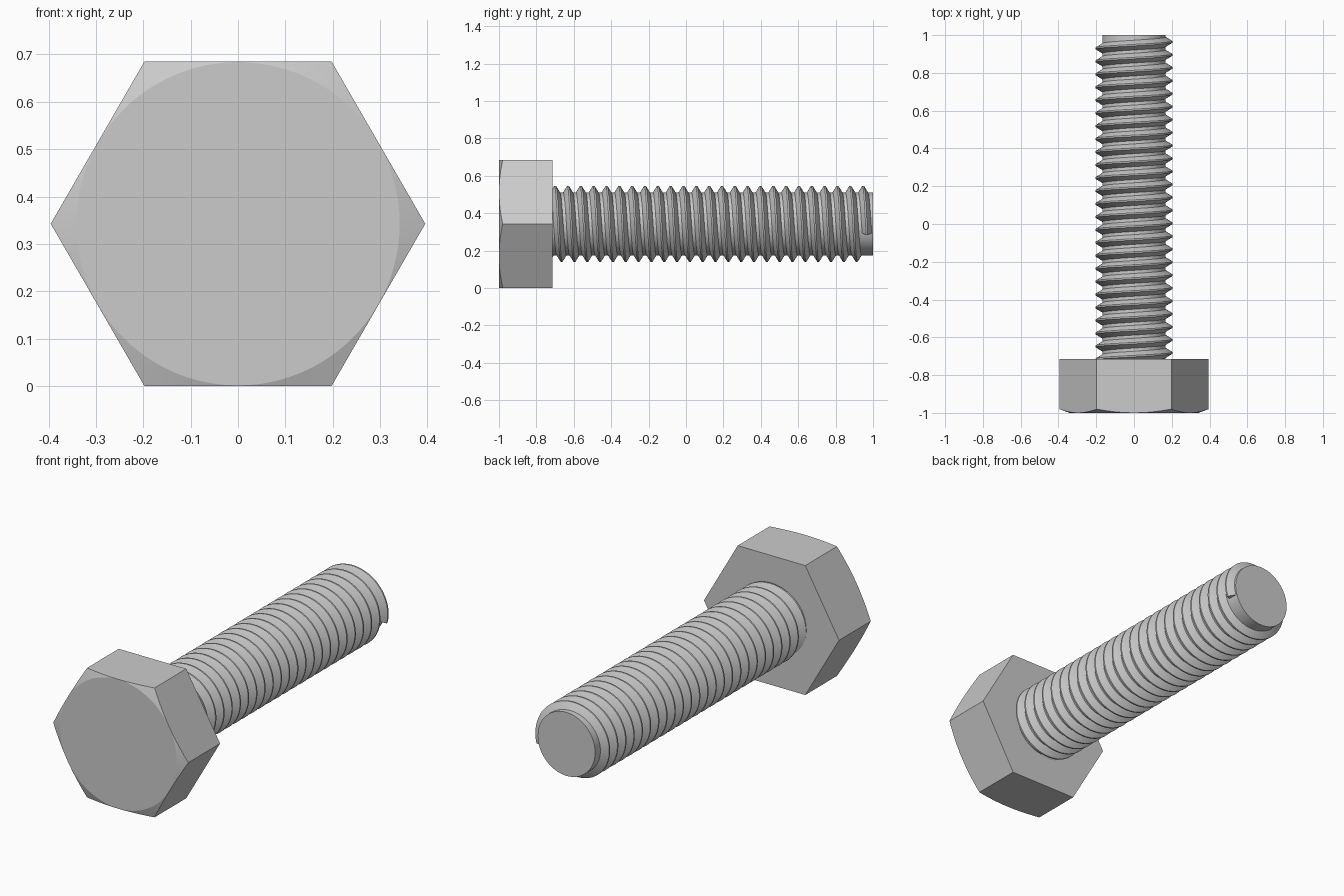
import bpy, bmesh
from math import pi, sin, cos, radians

if "Cube" in bpy.data.objects:
    bpy.data.objects.remove(bpy.data.objects["Cube"])

AXIS_Z = 0.3425          # height of the bolt axis
APOTHEM = 0.3425         # half the head's width across flats
CORE_R, CREST_R = 0.168, 0.204
PITCH = 0.0686
HEAD_BACK = -0.715


def point(r, a, y):
    """Polar point about the bolt axis; a = 0 is up, a = 90 degrees is +x."""
    return (r * sin(a), y, AXIS_Z + r * cos(a))


def loft(name, rings, closed=True):
    """Skin a list of equal-length rings and cap both ends."""
    bm = bmesh.new()
    rows = [[bm.verts.new(p) for p in ring] for ring in rings]
    for r0, r1 in zip(rows, rows[1:]):
        n = len(r0)
        for i in range(n):
            j = (i + 1) % n
            bm.faces.new((r0[i], r0[j], r1[j], r1[i]))
    bm.faces.new(rows[0][::-1])
    bm.faces.new(rows[-1])
    bmesh.ops.recalc_face_normals(bm, faces=bm.faces)
    mesh = bpy.data.meshes.new(name)
    bm.to_mesh(mesh)
    bm.free()
    obj = bpy.data.objects.new(name, mesh)
    bpy.context.collection.objects.link(obj)
    bpy.ops.object.select_all(action='DESELECT')
    obj.select_set(True)
    bpy.context.view_layer.objects.active = obj
    return obj


# Hex head: circular front face, conical chamfer running into six flats
angles = [2 * pi * i / 96 for i in range(96)]
CHAMFER_R = APOTHEM - 0.001


def hex_radius(a):
    return APOTHEM / cos((a + pi / 6) % (pi / 3) - pi / 6)


loft("hex_head", [
    [point(CHAMFER_R, a, -1.0) for a in angles],
    [point(hex_radius(a), a, -1.0 + 0.37 * (hex_radius(a) - CHAMFER_R)) for a in angles],
    [point(hex_radius(a), a, HEAD_BACK) for a in angles],
])
bpy.ops.object.shade_smooth_by_angle(angle=radians(8))

# Shank core, slightly sunk into the head
loft("shank", [[point(CORE_R, a, y) for a in angles] for y in (HEAD_BACK - 0.02, 1.0)])
bpy.ops.object.shade_smooth_by_angle(angle=radians(30))

# Right-handed helical thread with a truncated V profile
profile = [(CORE_R - 0.008, -0.029), (CORE_R, -0.026), (CREST_R, -0.004),
           (CREST_R, 0.004), (CORE_R, 0.026), (CORE_R - 0.008, 0.029)]
STEPS = 64
y_top = 0.947            # crest height where the thread last passes a = 0
first = int((HEAD_BACK - 0.02 - y_top) / PITCH * STEPS)
last = int(STEPS * 0.3)
rings = []
for k in range(first, last + 1):
    a = 2 * pi * k / STEPS
    y = y_top + PITCH * k / STEPS
    rings.append([point(r, a, y + dy) for r, dy in profile])
loft("thread", rings)
bpy.ops.object.shade_smooth_by_angle(angle=radians(30))
